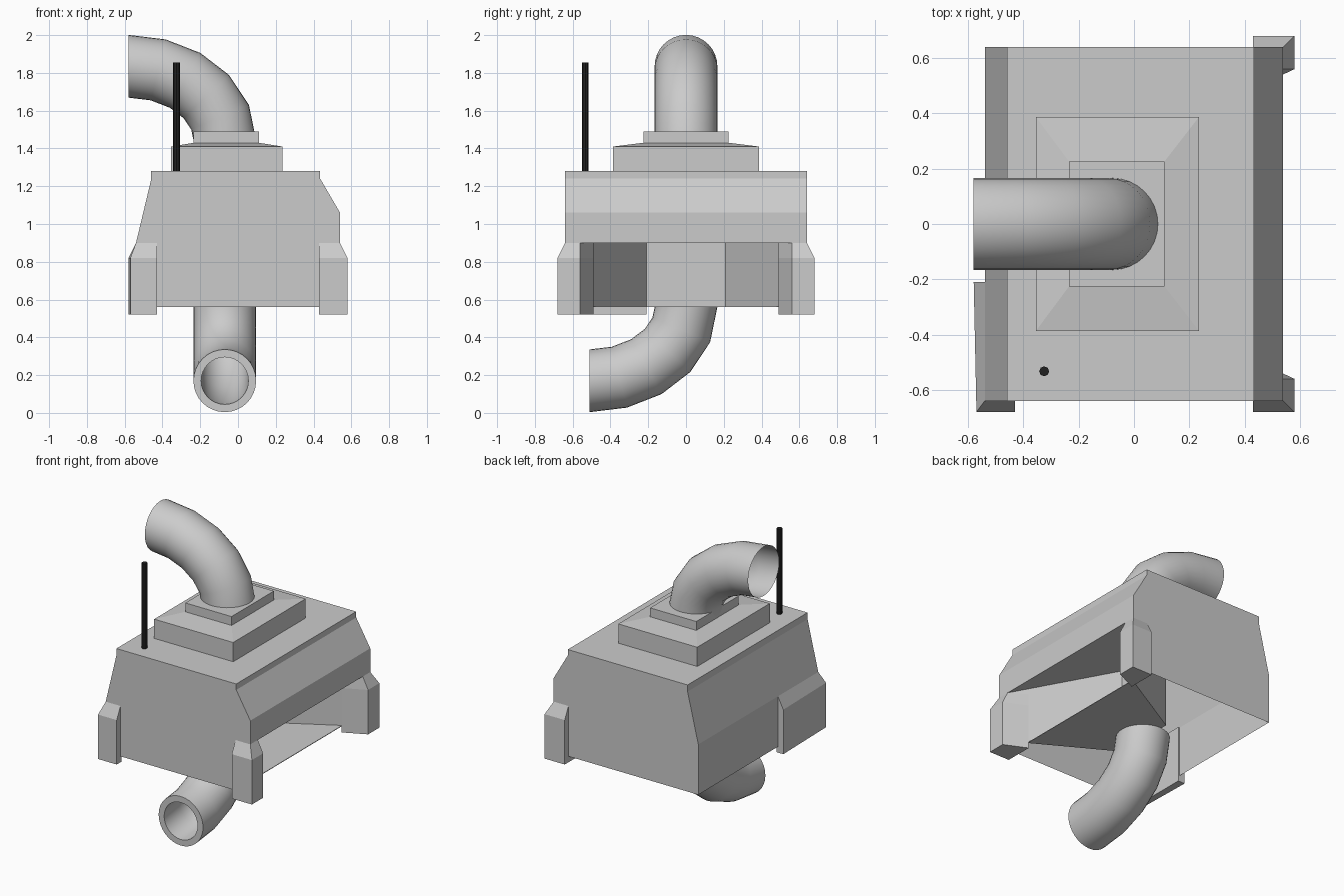
import bpy, bmesh, math
from mathutils import Vector

if "Cube" in bpy.data.objects:
    bpy.data.objects.remove(bpy.data.objects["Cube"], do_unlink=True)


def material(name, value):
    m = bpy.data.materials.new(name)
    m.use_nodes = True
    colour = (value, value, value, 1)
    m.diffuse_color = colour
    m.node_tree.nodes["Principled BSDF"].inputs["Base Color"].default_value = colour
    return m


GREY = material("light grey", 0.6)
BLACK = material("black", 0.015)


def build(name, faces, mat=GREY, smooth=False, recalc=True):
    """Make an object from polygons given as lists of points."""
    bm = bmesh.new()
    for pts in faces:
        bm.faces.new([bm.verts.new(p) for p in pts])
    bmesh.ops.remove_doubles(bm, verts=bm.verts, dist=0.0005)
    if recalc:
        bmesh.ops.recalc_face_normals(bm, faces=bm.faces)
    me = bpy.data.meshes.new(name)
    bm.to_mesh(me)
    bm.free()
    me.materials.append(mat)
    ob = bpy.data.objects.new(name, me)
    bpy.context.collection.objects.link(ob)
    if smooth:
        bpy.ops.object.select_all(action="DESELECT")
        ob.select_set(True)
        bpy.context.view_layer.objects.active = ob
        bpy.ops.object.shade_smooth_by_angle(angle=math.radians(40))
    return ob


def loft(loops):
    """Quads joining successive closed loops."""
    n = len(loops[0])
    return [[a[i], a[(i + 1) % n], b[(i + 1) % n], b[i]]
            for a, b in zip(loops, loops[1:]) for i in range(n)]


def at(plan, z):
    return [(x, y, z) for x, y in plan]


def rect(x0, x1, y):
    return [(x0, -y), (x1, -y), (x1, y), (x0, y)]


# body shell: open underneath, with an opening low on the left side
HALF, BASE, SILL = 0.64, 0.56, 0.9
profile = [(-0.54, BASE), (-0.54, SILL), (-0.46, 1.235), (-0.46, 1.28),
           (0.435, 1.28), (0.435, 1.24), (0.54, 1.06), (0.54, SILL)]
faces = [[(a[0], -HALF, a[1]), (b[0], -HALF, b[1]), (b[0], HALF, b[1]), (a[0], HALF, a[1])]
         for a, b in zip(profile, profile[1:])]
outline = profile + [(0.54, BASE)]
faces.append([(x, -HALF, z) for x, z in reversed(outline)])
faces.append([(x, HALF, z) for x, z in outline])
body = build("body", faces, recalc=False)
body.data.flip_normals()

# recess: tapering walls, sloped ceiling and floor plate
mouth, back, high = (0.54, 0.56), (-0.08, 0.21), 1.13
walls = [[(back[0], -back[1], BASE), (back[0], back[1], BASE),
          (back[0], back[1], high), (back[0], -back[1], high)]]
for s in (1, -1):
    wall = [(mouth[0], s * mouth[1], BASE), (mouth[0], s * mouth[1], SILL),
            (back[0], s * back[1], high), (back[0], s * back[1], BASE)]
    walls.append(wall if s > 0 else wall[::-1])
walls.append([(mouth[0], -mouth[1], SILL), (back[0], -back[1], high),
              (back[0], back[1], high), (mouth[0], mouth[1], SILL)])
build("recess", walls, recalc=False)
floor = [(0.43, -0.5), (0.43, 0.5), (-0.08, 0.21), (-0.08, -0.21)]
build("recess_floor", loft([at(floor, BASE), at(floor, BASE + 0.004)])
      + [at(floor, BASE), at(floor, BASE + 0.004)])


# corner legs with bevelled shoulders
def leg(name, plan, shoulder, side=1):
    loops = [[(x, side * y, z) for x, y in p]
             for p, z in ((plan, 0.52), (plan, 0.82), (shoulder, SILL))]
    build(name, loft(loops) + [loops[0], loops[-1]])


for name, side in (("front_left_leg", 1), ("back_left_leg", -1)):
    leg(name, [(0.43, -0.68), (0.58, -0.68), (0.58, -0.56), (0.43, -0.49)],
        [(0.43, -0.64), (0.54, -0.64), (0.54, -0.56), (0.43, -0.49)], side)
leg("front_right_leg",
    [(-0.43, -0.68), (-0.57, -0.68), (-0.58, -0.21), (-0.53, -0.21), (-0.53, -0.63), (-0.43, -0.63)],
    [(-0.43, -0.64), (-0.54, -0.64), (-0.54, -0.21), (-0.53, -0.21), (-0.53, -0.63), (-0.43, -0.63)])

# stepped collar on the roof
wide, narrow = rect(-0.355, 0.235, 0.387), rect(-0.235, 0.11, 0.226)
steps = [at(wide, 1.28), at(wide, 1.41), at(narrow, 1.43), at(narrow, 1.49)]
build("collar", loft(steps) + [steps[0], steps[-1]])


# bent pipes: quarter ellipse from a vertical root to a level mouth
def pipe_rings(root, out, up, radius, sides=32, bends=5):
    out, up = Vector(out), Vector(up)
    across = out.cross(up)
    a, b = 0.51, 0.39
    rings = []
    for k in range(bends + 1):
        t = math.pi / 2 * k / bends
        centre = Vector(root) + out * a * (1 - math.cos(t)) + up * b * math.sin(t)
        normal = (up * (math.sin(t) / b) - out * (math.cos(t) / a)).normalized()
        rings.append([centre + radius * (normal * math.cos(q) + across * math.sin(q))
                      for q in (2 * math.pi * i / sides for i in range(sides))])
    return rings


build("upper_pipe", loft(pipe_rings((-0.07, 0, 1.445), (-1, 0, 0), (0, 0, 1), 0.166)), smooth=True)
outer = pipe_rings((-0.07, 0, BASE), (0, -1, 0), (0, 0, -1), 0.166)
inner = pipe_rings((-0.07, 0, BASE), (0, -1, 0), (0, 0, -1), 0.125)
build("lower_pipe", loft(outer + inner[::-1] + outer[:1]), smooth=True)

# antenna
rod = [(-0.325 + 0.018 * math.cos(math.pi * i / 4), -0.533 + 0.018 * math.sin(math.pi * i / 4))
       for i in range(8)]
build("antenna", loft([at(rod, 1.28), at(rod, 1.855)]) + [at(rod, 1.28), at(rod, 1.855)], BLACK)
